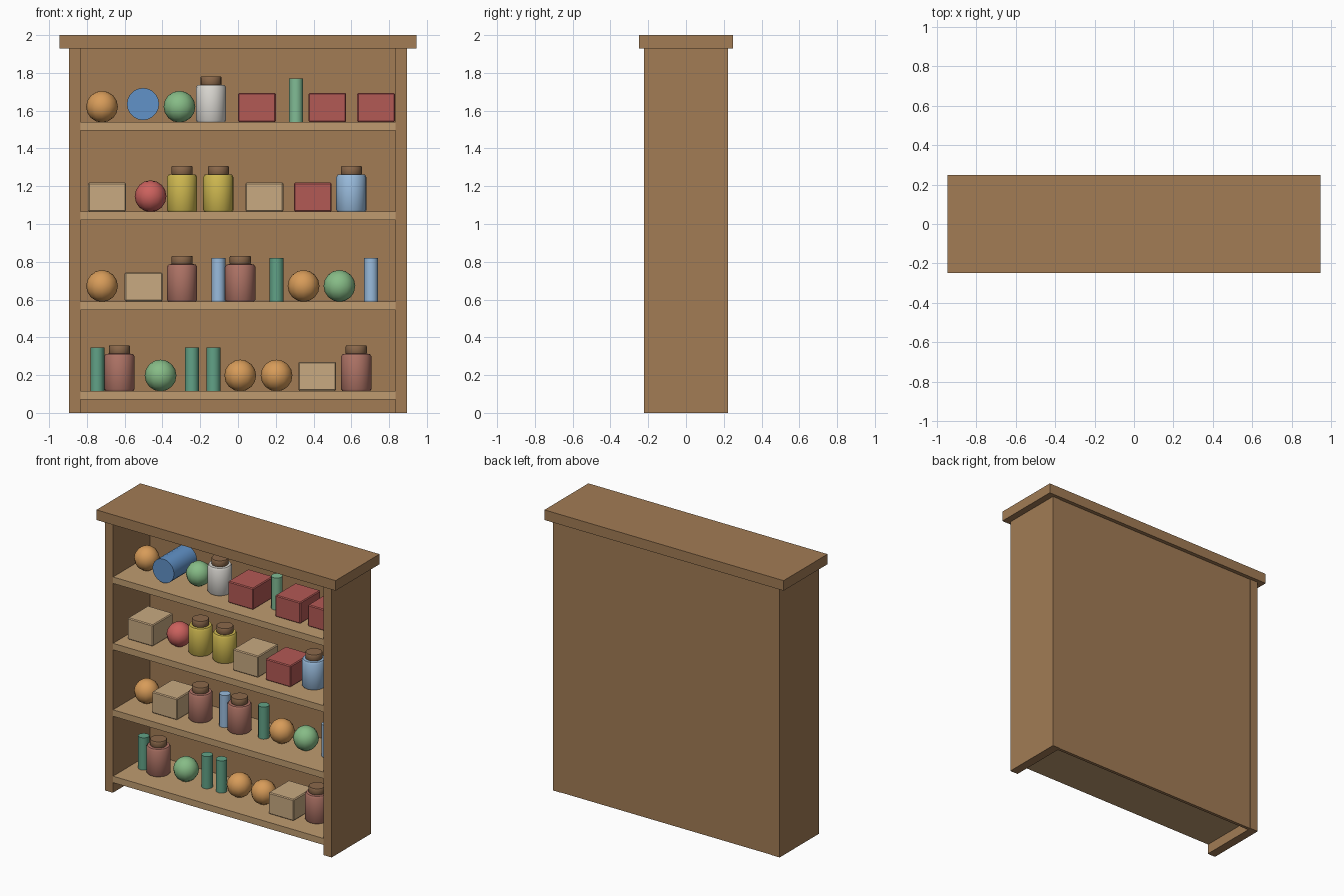
import bpy, bmesh, math

if "Cube" in bpy.data.objects:
    bpy.data.objects.remove(bpy.data.objects["Cube"])

MATS = {}
COLORS = {
    "wood": (0.36, 0.20, 0.09), "shelf_wood": (0.52, 0.33, 0.16), "lid_brown": (0.26, 0.14, 0.07),
    "orange": (0.68, 0.33, 0.10), "blue": (0.12, 0.29, 0.58), "green": (0.24, 0.50, 0.24),
    "white": (0.70, 0.68, 0.64), "red": (0.45, 0.10, 0.09), "bright_red": (0.60, 0.12, 0.11),
    "yellow": (0.62, 0.48, 0.08), "tan": (0.58, 0.40, 0.22), "sky": (0.32, 0.50, 0.72),
    "clay": (0.42, 0.17, 0.13), "dark_green": (0.12, 0.36, 0.24), "mid_green": (0.22, 0.50, 0.30),
}


def finish(name, bm, color, loc=(0, 0, 0), smooth=True):
    bmesh.ops.recalc_face_normals(bm, faces=bm.faces)
    me = bpy.data.meshes.new(name)
    bm.to_mesh(me)
    bm.free()
    if smooth:
        me.shade_smooth()
        me.set_sharp_from_angle(angle=math.radians(40))
    if color not in MATS:
        MATS[color] = bpy.data.materials.new(color)
        MATS[color].diffuse_color = (*COLORS[color], 1)
    me.materials.append(MATS[color])
    ob = bpy.data.objects.new(name, me)
    ob.location = loc
    bpy.context.collection.objects.link(ob)
    return ob


def box(name, color, x0, x1, y0, y1, z0, z1, bevel=0):
    bm = bmesh.new()
    bmesh.ops.create_cube(bm, size=1)
    bmesh.ops.scale(bm, vec=(x1 - x0, y1 - y0, z1 - z0), verts=bm.verts)
    if bevel:
        bmesh.ops.bevel(bm, geom=bm.edges[:], offset=bevel, segments=1, affect='EDGES')
    return finish(name, bm, color, ((x0 + x1) / 2, (y0 + y1) / 2, (z0 + z1) / 2), False)


def lathe(name, color, profile, loc, sides=16):
    """Closed turned shape from (radius, height) points."""
    bm = bmesh.new()
    rings = [[bm.verts.new((r * math.cos(2 * math.pi * i / sides),
                            r * math.sin(2 * math.pi * i / sides), z)) for i in range(sides)]
             for r, z in profile]
    for a, b in zip(rings, rings[1:]):
        for i in range(sides):
            j = (i + 1) % sides
            bm.faces.new((a[i], a[j], b[j], b[i]))
    bm.faces.new(rings[0][::-1])
    bm.faces.new(rings[-1])
    return finish(name, bm, color, loc)


# Things that stand on the shelves
def ball(x, z, color):
    bm = bmesh.new()
    bmesh.ops.create_uvsphere(bm, u_segments=12, v_segments=8, radius=0.084)
    finish("ball", bm, color, (x, 0, z + 0.081))


def jar(x, z, color):
    lathe("jar", color, [(0.074, 0), (0.08, 0.008), (0.08, 0.182), (0.072, 0.195), (0.05, 0.197)], (x, 0, z))
    lathe("jar_lid", "lid_brown", [(0.053, 0.195), (0.056, 0.2), (0.056, 0.235), (0.053, 0.24)], (x, 0, z))


def crate(x, z, color):
    box("block", color, x - 0.1, x + 0.1, -0.115, 0.115, z, z + 0.153, 0.006)


def tall(x, z, color):
    lathe("tall_tube", color, [(0.037, 0), (0.037, 0.23)], (x, 0, z), 12)


def roll(x, z, color):
    ob = lathe("lying_roll", color, [(0.085, -0.13), (0.085, 0.13)], (x, 0.005, z + 0.095), 20)
    ob.rotation_euler.x = math.pi / 2


# Case: top board, side panels, back panel
box("top_board", "wood", -0.945, 0.945, -0.248, 0.248, 1.928, 2.0)
for s, side in ((-1, "left"), (1, "right")):
    box(side + "_side", "wood", *sorted((s * 0.833, s * 0.896)), -0.223, 0.223, 0, 1.928)
box("back_panel", "wood", -0.833, 0.833, 0.198, 0.22, 0, 1.928)

# Shelves
TOPS = [1.54, 1.066, 0.591, 0.117]
for t in TOPS:
    box("shelf", "shelf_wood", -0.833, 0.833, -0.22, 0.198, t - 0.046, t)

# Contents, shelf by shelf from the top
ROWS = [
    [(ball, -0.72, "orange"), (roll, -0.503, "blue"), (ball, -0.31, "green"), (jar, -0.143, "white"),
     (crate, 0.10, "red"), (tall, 0.307, "mid_green"), (crate, 0.473, "red"), (crate, 0.731, "red")],
    [(crate, -0.693, "tan"), (ball, -0.463, "bright_red"), (jar, -0.296, "yellow"), (jar, -0.104, "yellow"),
     (crate, 0.14, "tan"), (crate, 0.396, "red"), (jar, 0.60, "sky")],
    [(ball, -0.72, "orange"), (crate, -0.50, "tan"), (jar, -0.296, "clay"), (tall, -0.104, "sky"),
     (jar, 0.012, "clay"), (tall, 0.204, "dark_green"), (ball, 0.347, "orange"), (ball, 0.537, "green"),
     (tall, 0.705, "sky")],
    [(tall, -0.745, "dark_green"), (jar, -0.628, "clay"), (ball, -0.41, "green"), (tall, -0.244, "dark_green"),
     (tall, -0.13, "dark_green"), (ball, 0.012, "orange"), (ball, 0.204, "orange"), (crate, 0.42, "tan"),
     (jar, 0.626, "clay")],
]
for t, row in zip(TOPS, ROWS):
    for make, x, color in row:
        make(x, t, color)

for m in bpy.data.materials:
    if m.users and not m.is_grease_pencil:
        m.use_nodes = True
        m.node_tree.nodes["Principled BSDF"].inputs["Base Color"].default_value = m.diffuse_color
